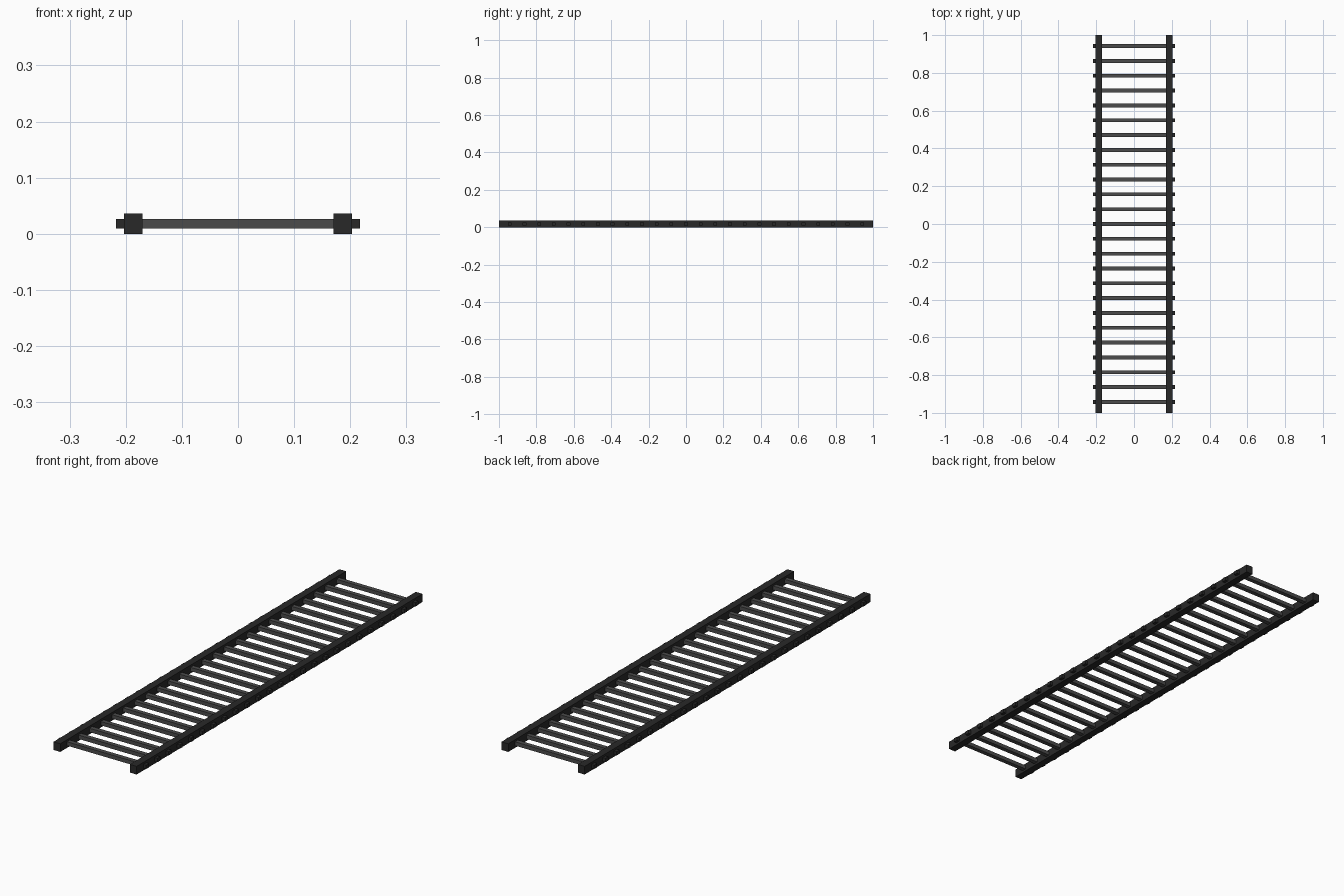
import bpy

if "Cube" in bpy.data.objects:
    bpy.data.objects.remove(bpy.data.objects["Cube"])


def material(name, v):
    m = bpy.data.materials.new(name)
    m.diffuse_color = (v, v, v, 1)
    m.use_nodes = True
    m.node_tree.nodes["Principled BSDF"].inputs["Base Color"].default_value = m.diffuse_color
    return m


dark = material("dark_frame", 0.022)
grey = material("grey_rung", 0.07)


def box(name, loc, size, mat):
    bpy.ops.mesh.primitive_cube_add(size=1, location=loc)
    o = bpy.context.object
    o.name = name
    o.scale = size
    bpy.ops.object.transform_apply(location=False, rotation=False, scale=True)
    o.data.materials.append(mat)
    return o


RAIL_X, RAIL_W, RAIL_H = 0.187, 0.033, 0.036
COUNT, PITCH = 25, 0.0785
END_X = 0.217
inner = RAIL_X - RAIL_W / 2
outer = RAIL_X + RAIL_W / 2

# Side rails
for side, s in (("left", -1), ("right", 1)):
    box(f"{side}_rail", (s * RAIL_X, 0, RAIL_H / 2), (RAIL_W, 2, RAIL_H), dark)

# Rungs between the rails, with dark end pegs poking out on both sides
for i in range(COUNT):
    y = (i - (COUNT - 1) / 2) * PITCH
    box(f"rung_{i + 1}", (0, y, RAIL_H / 2), (2 * inner + 0.004, 0.02, 0.017), grey)
    for side, s in (("left", -1), ("right", 1)):
        box(f"{side}_peg_{i + 1}", (s * (outer + END_X - 0.004) / 2, y, RAIL_H / 2),
            (END_X - outer + 0.004, 0.02, 0.017), dark)
